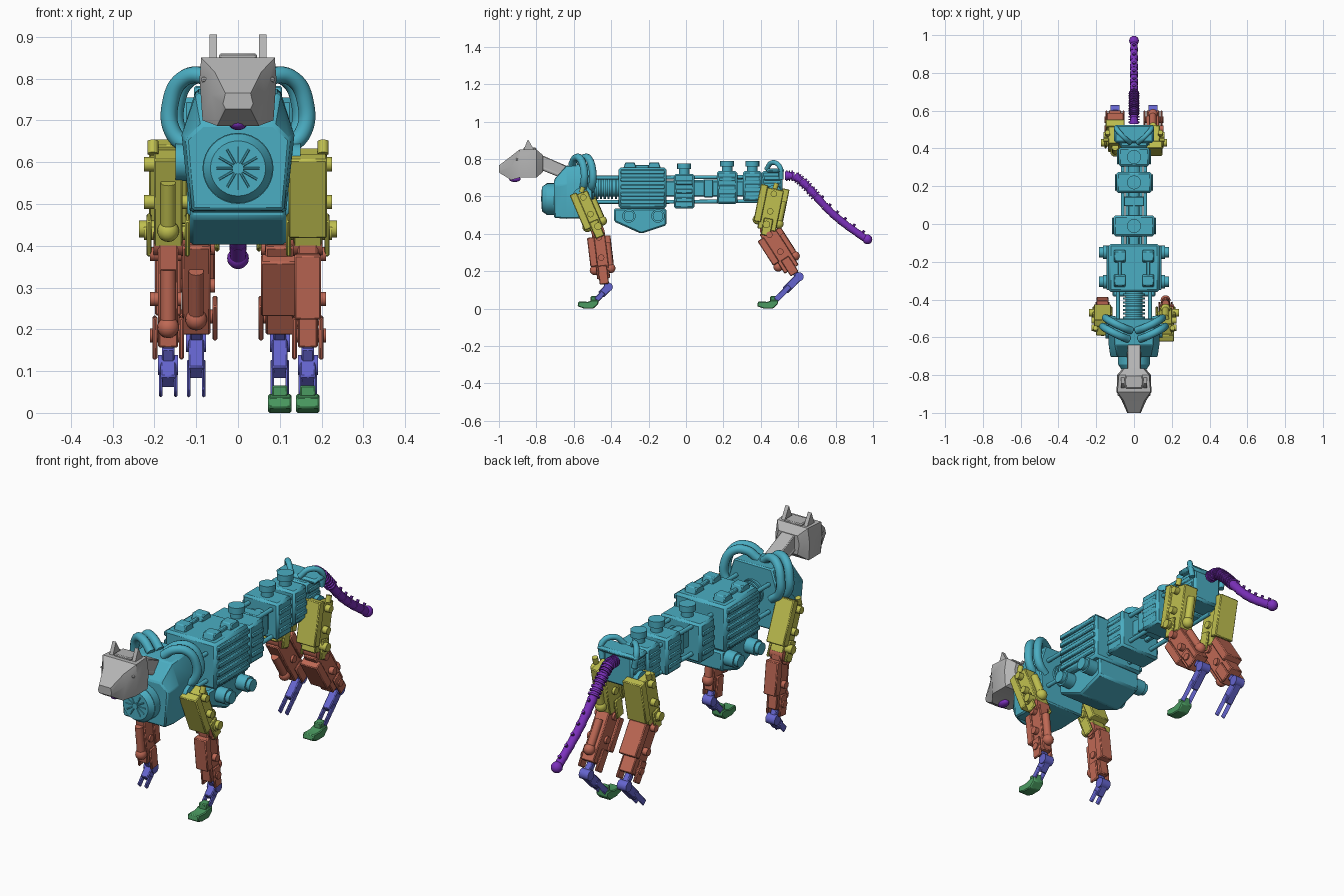
import bpy, bmesh, math
from mathutils import Vector, Matrix

old = bpy.data.objects.get("Cube")
if old:
    bpy.data.objects.remove(old)


def material(name, rgb):
    m = bpy.data.materials.new(name)
    m.use_nodes = True
    m.diffuse_color = (*rgb, 1)
    m.node_tree.nodes["Principled BSDF"].inputs["Base Color"].default_value = (*rgb, 1)
    return m


TEAL = material("teal", (.07, .42, .54))
YELLOW = material("olive_yellow", (.53, .53, .08))
RUST = material("rust", (.52, .14, .09))
BLUE = material("blue", (.13, .13, .62))
GREEN = material("green", (.07, .33, .12))
PURPLE = material("purple", (.2, .03, .5))
GREY = material("grey", (.46, .46, .46))


def finish(name, bm, mat, bevel=0):
    bmesh.ops.recalc_face_normals(bm, faces=bm.faces)
    me = bpy.data.meshes.new(name)
    bm.to_mesh(me)
    bm.free()
    me.materials.append(mat)
    me.shade_smooth()
    me.set_sharp_from_angle(angle=.6)
    ob = bpy.data.objects.new(name, me)
    bpy.context.collection.objects.link(ob)
    if bevel:
        mod = ob.modifiers.new("bevel", "BEVEL")
        mod.width, mod.segments = bevel, 1
    return ob


def loft(name, rings, mat, bevel=0):
    bm = bmesh.new()
    vs = [[bm.verts.new(p) for p in ring] for ring in rings]
    n = len(vs[0])
    for a, b in zip(vs, vs[1:]):
        for i in range(n):
            bm.faces.new((a[i], a[(i + 1) % n], b[(i + 1) % n], b[i]))
    bm.faces.new(vs[0])
    bm.faces.new(vs[-1])
    return finish(name, bm, mat, bevel)


def prism(name, profile, x0, x1, mat, bevel=.004):
    # side profile (y, z) extruded along x
    return loft(name, [[(x, y, z) for y, z in profile] for x in (x0, x1)], mat, bevel)


def box(name, x, y, z, mat, bevel=.004):
    return prism(name, [(y[0], z[0]), (y[1], z[0]), (y[1], z[1]), (y[0], z[1])], *x, mat, bevel)


def slab(name, p, q, width, x0, x1, mat, shift=0):
    # slanted block running from p to q in the side plane
    p, q = Vector(p), Vector(q)
    d = (q - p).normalized()
    n = Vector((d.y, -d.x))
    a, b = n * (shift + width / 2), n * (shift - width / 2)
    return prism(name, [p + a, q + a, q + b, p + b], x0, x1, mat)


def rod(name, p, q, r, mat, r2=None, sides=16):
    p, q = Vector(p), Vector(q)
    d = q - p
    bm = bmesh.new()
    bmesh.ops.create_cone(bm, cap_ends=True, segments=sides, radius1=r,
                          radius2=r if r2 is None else r2, depth=d.length)
    turn = d.to_track_quat('Z', 'Y').to_matrix().to_4x4()
    bm.transform(Matrix.Translation((p + q) / 2) @ turn)
    return finish(name, bm, mat)


def ball(name, c, r, mat, scale=(1, 1, 1)):
    bm = bmesh.new()
    bmesh.ops.create_uvsphere(bm, u_segments=16, v_segments=10, radius=r)
    bm.transform(Matrix.Translation(c) @ Matrix.Diagonal((*scale, 1)))
    return finish(name, bm, mat)


def tube(name, pts, r, mat):
    cu = bpy.data.curves.new(name, "CURVE")
    cu.dimensions, cu.bevel_depth, cu.bevel_resolution = "3D", r, 4
    cu.use_fill_caps = True
    sp = cu.splines.new("BEZIER")
    sp.bezier_points.add(len(pts) - 1)
    for bp, p in zip(sp.bezier_points, pts):
        bp.co = p
        bp.handle_left_type = bp.handle_right_type = "AUTO"
    cu.materials.append(mat)
    bpy.context.collection.objects.link(bpy.data.objects.new(name, cu))


def section(y, half):
    # mirrored cross-section from (x, z) points, top to bottom
    return [(x, y, z) for x, z in half] + [(-x, y, z) for x, z in reversed(half)]


# Head, ears, neck and tongue
loft("head", [section(-.765, [(.05, .82), (.06, .78), (.05, .73)]),
              section(-.80, [(.08, .85), (.09, .78), (.085, .70)]),
              section(-.89, [(.088, .85), (.092, .80), (.085, .70)]),
              section(-.935, [(.055, .815), (.065, .76), (.05, .687)]),
              section(-1, [(.03, .765), (.036, .74), (.03, .727)])], GREY)
box("crown_plate", (-.045, .045), (-.87, -.80), (.845, .86), GREY)
for s in (1, -1):
    prism("ear", [(-.87, .845), (-.845, .905), (-.81, .845)], s * .05, s * .068, GREY, 0)
    slab("brow", (-.91, .80), (-.87, .785), .012, s * .06, s * .088, GREY)
    rod("neck_rod", (s * .025, -.79, .76), (s * .025, -.64, .70), .012, GREY)
slab("neck", (-.80, .80), (-.65, .735), .06, -.035, .035, GREY)
ball("tongue", (0, -.915, .692), .022, PURPLE, (1, 1.4, .7))

# Chest with round front fan
loft("chest", [section(-.50, [(.10, .775), (.135, .665), (.115, .485)]),
               section(-.64, [(.10, .765), (.135, .665), (.115, .48)]),
               section(-.705, [(.085, .69), (.125, .655), (.11, .485)])], TEAL, .006)
FAN_Z = .585
rod("fan_housing", (0, -.745, FAN_Z), (0, -.69, FAN_Z), .085, TEAL, sides=32)
rod("fan_lip", (0, -.77, FAN_Z), (0, -.745, FAN_Z), .066, TEAL, .083, 32)
rod("fan_hub", (0, -.776, FAN_Z), (0, -.76, FAN_Z), .014, TEAL)
for i in range(12):
    a = i * math.tau / 12
    u = Vector((math.cos(a), 0, math.sin(a)))
    c = Vector((0, -.77, FAN_Z))
    rod("fan_spoke", c + u * .012, c + u * .052, .003, TEAL, sides=6)

# Shoulder hoses
for s in (1, -1):
    for dx, dy in ((0, 0), (-.015, .045)):
        path = [(.03, -.61, .77), (.08, -.59, .805), (.13, -.565, .80),
                (.162, -.545, .74), (.155, -.545, .67), (.11, -.555, .63)]
        tube("shoulder_hose", [(s * (x + dx), y + dy, z) for x, y, z in path], .02, TEAL)
    rod("shoulder_joint", (s * .09, -.56, .60), (s * .15, -.56, .60), .045, TEAL)

# Waist bellows and rods
for i in range(7):
    y = -.50 + i * .02
    rod("bellows_ring", (0, y, .645), (0, y + .011, .645), .058, TEAL)
rod("bellows_core", (0, -.51, .645), (0, -.35, .645), .045, TEAL)

# Torso, belly and ribs
box("torso", (-.135, .135), (-.36, -.105), (.535, .755), TEAL, .012)
prism("belly", [(-.385, .535), (-.105, .535), (-.105, .445), (-.24, .40), (-.385, .465)],
      -.115, .115, TEAL, .008)
for s in (1, -1):
    for z in (.57, .61, .65, .69, .73):
        box("torso_rib", (s * .13, s * .146), (-.35, -.115), (z - .012, z + .012), TEAL)
    for y in (-.305, -.15):
        rod("belly_wheel", (s * .10, y, .495), (s * .165, y, .495), .036, TEAL)
        rod("belly_wheel_cap", (s * .165, y, .495), (s * .185, y, .495), .028, TEAL)
    for y in (-.30, -.17):
        prism("back_pad", [(y - .035, .75), (y - .025, .782), (y + .025, .782), (y + .035, .75)],
              s * .045, s * .105, TEAL)
    box("back_rail", (s * .065, s * .085), (-.29, -.18), (.75, .768), TEAL)
    for z in (.57, .70):
        rod("waist_rod", (s * .085, -.52, z), (s * .085, -.34, z), .01, TEAL)
        rod("spine_rod", (s * .06, -.12, z), (s * .06, .46, z + .005), .01, TEAL)
    box("spine_bar", (s * .025, s * .045), (-.12, .45), (.60, .68), TEAL)
rod("spine_core", (0, -.12, .645), (0, .48, .655), .04, TEAL)

# Spine blocks with round caps and side ribs
for x, y0, y1, z0, z1 in ((.108, -.065, .045, .535, .72), (.093, .165, .275, .56, .735),
                          (.082, .305, .405, .575, .735), (.075, .405, .515, .585, .735)):
    y = (y0 + y1) / 2
    box("spine_block", (-x, x), (y0, y1), (z0, z1), TEAL, .01)
    for s in (1, -1):
        for k in (.25, .5, .75):
            z = z0 + (z1 - z0) * k
            box("block_rib", (s * x, s * (x + .008)), (y0 + .01, y1 - .01), (z - .012, z + .012), TEAL)
    if y < .45:
        rod("block_cap_stem", (0, y, z1), (0, y, z1 + .03), .028, TEAL)
        rod("block_cap", (0, y, z1 + .025), (0, y, z1 + .055), .037, TEAL)
box("spine_link", (-.06, .06), (.095, .145), (.595, .69), TEAL)
box("hip_plate", (-.105, .105), (.43, .525), (.725, .75), TEAL, .01)
for s in (1, -1):
    tube("hip_hose", [(s * .02, .43, .745), (s * .055, .46, .78), (s * .09, .50, .76),
                      (s * .085, .51, .69)], .013, TEAL)
    rod("hip_joint", (s * .06, .47, .62), (s * .10, .47, .62), .04, TEAL)

# Tail of jointed links
path = [(.53, .71), (.58, .71), (.62, .68), (.66, .64), (.70, .595), (.74, .55), (.78, .51),
        (.82, .475), (.865, .44), (.915, .405), (.965, .37)]
for i, (a, b) in enumerate(zip(path, path[1:])):
    p, q = Vector((0, *a)), Vector((0, *b))
    rod("tail_link", p, q, .024 - i * .0004, PURPLE, .019)
    if i < 4:
        for k in (.1, .4, .7):
            m = p.lerp(q, k)
            rod("tail_ring", m, m + (q - p) * .14, .028, PURPLE)
    else:
        m = p.lerp(q, .4)
        rod("tail_stud", m, m + Vector((0, .018, .026)), .007, PURPLE, sides=8)
ball("tail_tip", (0, .97, .37), .026, PURPLE)


def limb(name, p, q, cx, s, core, half, panel, mat):
    # core block, cover panel on one face, piston on the other, side bolts
    p, q = Vector(p), Vector(q)
    d = (q - p).normalized()
    n = Vector((d.y, -d.x)) * s
    ends = (s * (cx - half), s * (cx + half))
    slab(name + "_core", p, q, core, s * (cx - half * .75), s * (cx + half * .75), mat)
    slab(name + "_panel", p.lerp(q, panel[0]), p.lerp(q, panel[1]), .04, *ends, mat,
         s * (core / 2 + .008))
    a, b = p.lerp(q, .25) - n * (core / 2 + .008), p.lerp(q, .8) - n * (core / 2 + .008)
    rod(name + "_piston", (s * cx, *a), (s * cx, *b), .018, mat)
    ball(name + "_piston_end", (s * cx, *b), .026, mat)
    for k in (.12, .55, .9):
        c = p.lerp(q, k)
        rod(name + "_bolt", (ends[0], *c), (ends[1] + s * .012, *c), .017, mat)
    for e in ends:
        slab(name + "_bracket", p.lerp(q, .72), q + d * .03, .05, e - s * .006, e + s * .006, mat)


def leg(tag, s, cx, hip, knee, heel, ball_at, toe_y, cores, halves):
    limb(tag + "_upper_leg", hip, knee, cx, s, cores[0], halves[0], (-.05, .85), YELLOW)
    out = s * (cx + halves[0] * .8)
    rod(tag + "_upper_peg", (out, *hip), (out, hip[0] + .01, hip[1] + .03), .013, YELLOW)
    rod(tag + "_outer_bolt", (s * cx, knee[0], knee[1] + .03),
        (s * (cx + halves[0] + .024), knee[0], knee[1] + .03), .02, YELLOW)
    rod(tag + "_knee", (s * (cx - .035), *knee), (s * (cx + .035), *knee), .035, RUST)
    limb(tag + "_lower_leg", knee, heel, cx, s, cores[1], halves[1], (.1, .72), RUST)
    # ankle and forked shank
    rod(tag + "_ankle", (s * (cx - .024), *ball_at), (s * (cx + .024), *ball_at), .024, BLUE)
    slab(tag + "_ankle_link", heel, ball_at, .03, s * (cx - .015), s * (cx + .015), BLUE)
    end = Vector((toe_y, .045))
    mid = Vector(ball_at).lerp(end, .6)
    slab(tag + "_shank", ball_at, mid, .042, s * (cx - .019), s * (cx + .019), BLUE)
    for k in (-.018, .018):
        x = s * (cx + k)
        slab(tag + "_fork", Vector(ball_at).lerp(end, .4), end, .03, x - .004, x + .004, BLUE)
    # only the left legs carry feet
    if s > 0:
        prof = [(-.10, .012), (-.095, .038), (-.045, .036), (-.02, .045), (.012, .045),
                (.012, .025), (-.015, 0), (-.065, 0)]
        prism(tag + "_foot", [(toe_y + y, z) for y, z in prof], cx - .028, cx + .028, GREEN)
        box(tag + "_foot_block", (cx - .019, cx + .019), (toe_y - .03, toe_y + .012), (.03, .066), GREEN)


for s, side in ((1, "left"), (-1, "right")):
    leg("front_" + side, s, .167, (-.56, .62), (-.47, .41), (-.44, .16), (-.415, .115),
        -.48, (.07, .07), (.046, .032))
    leg("rear_" + side, s, .10, (.475, .64), (.43, .42), (.565, .21), (.605, .17),
        .48, (.10, .09), (.05, .045))
